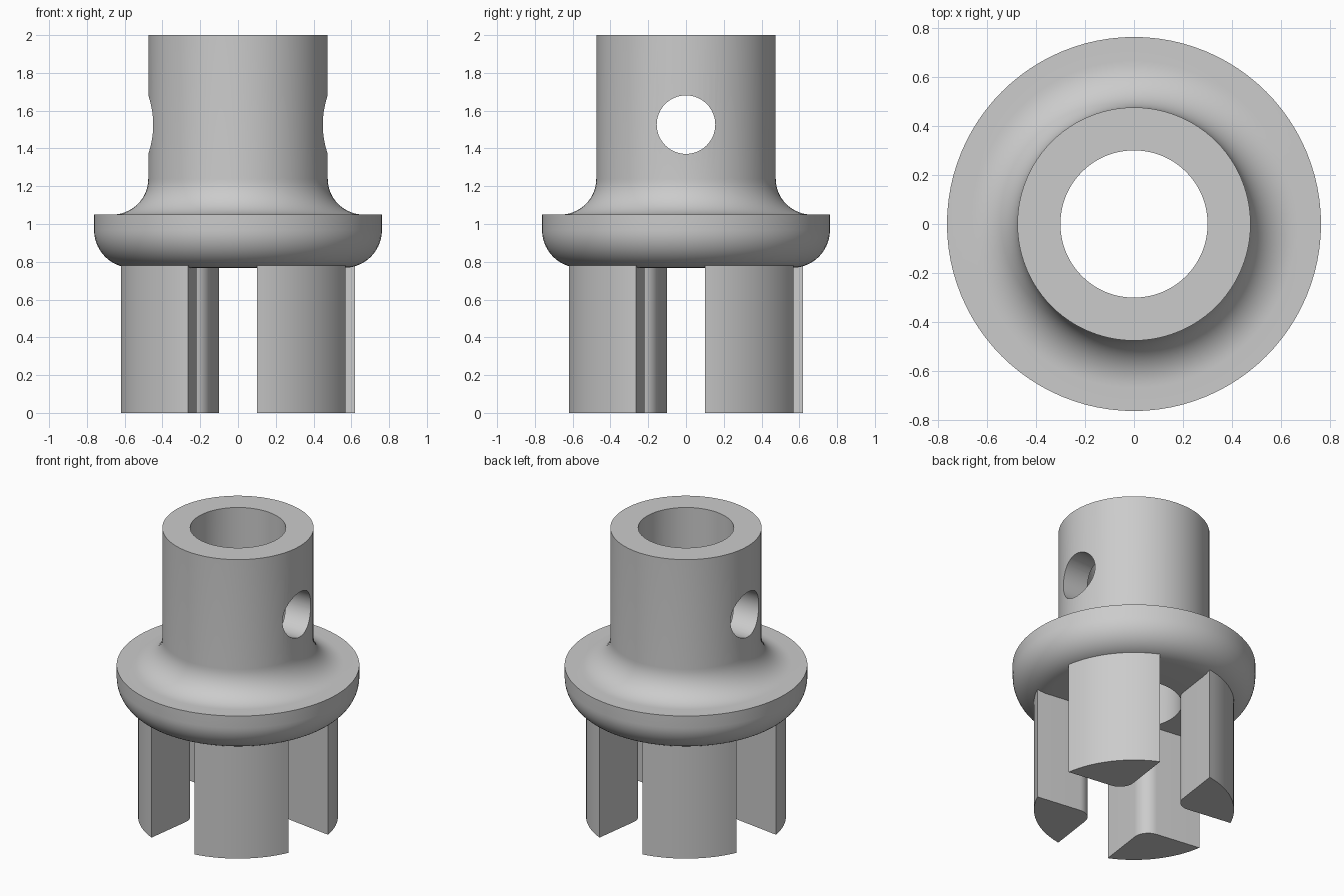
import bpy, bmesh
from math import radians, cos, sin, pi
from mathutils import Matrix, Vector

cube = bpy.data.objects.get("Cube")
if cube:
    bpy.data.objects.remove(cube, do_unlink=True)

grey = bpy.data.materials.new("plain grey")
grey.use_nodes = True
grey.diffuse_color = (0.6, 0.6, 0.6, 1)
grey.node_tree.nodes["Principled BSDF"].inputs["Base Color"].default_value = (0.6, 0.6, 0.6, 1)


def add_object(name, bm):
    bmesh.ops.recalc_face_normals(bm, faces=bm.faces)
    mesh = bpy.data.meshes.new(name)
    bm.to_mesh(mesh)
    bm.free()
    mesh.materials.append(grey)
    obj = bpy.data.objects.new(name, mesh)
    bpy.context.collection.objects.link(obj)
    return obj


def smooth(obj):
    bpy.ops.object.select_all(action='DESELECT')
    obj.select_set(True)
    bpy.context.view_layer.objects.active = obj
    bpy.ops.object.shade_smooth_by_angle(angle=radians(30))


def arc(cx, cy, r, start, end, steps):
    angles = [radians(start + (end - start) * i / steps) for i in range(steps + 1)]
    return [(cx + r * cos(a), cy + r * sin(a)) for a in angles]


# Flanged sleeve: closed profile turned around z
BORE, TUBE, FLANGE = 0.30, 0.475, 0.762
profile = [(BORE, 2.0), (BORE, 0.768)]
profile += arc(FLANGE - 0.2, 0.968, 0.2, -90, 0, 14)
profile += [(FLANGE, 1.05)]
profile += arc(TUBE + 0.19, 1.24, 0.19, 270, 180, 14)
profile += [(TUBE, 2.0)]
bm = bmesh.new()
verts = [bm.verts.new((r, 0, z)) for r, z in profile]
edges = [bm.edges.new((verts[i - 1], verts[i])) for i in range(len(verts))]
bmesh.ops.spin(bm, geom=verts + edges, cent=(0, 0, 0), axis=(0, 0, 1),
               angle=2 * pi, steps=96, use_merge=True, use_duplicate=False)
bmesh.ops.remove_doubles(bm, verts=bm.verts, dist=0.0001)
sleeve = add_object("flanged_sleeve", bm)

# Cross hole through both tube walls
bm = bmesh.new()
bmesh.ops.create_cone(bm, cap_ends=True, segments=64, radius1=0.155, radius2=0.155, depth=2,
                      matrix=Matrix.Translation((0, 0, 1.526)) @ Matrix.Rotation(pi / 2, 4, 'Y'))
cutter = add_object("cross_hole_cutter", bm)
cutter.hide_render = True
cut = sleeve.modifiers.new("cross_hole", 'BOOLEAN')
cut.operation, cut.object, cut.solver = 'DIFFERENCE', cutter, 'EXACT'
bpy.context.view_layer.objects.active = sleeve
bpy.ops.object.modifier_apply(modifier=cut.name)
bpy.data.objects.remove(cutter, do_unlink=True)
smooth(sleeve)

# Four prongs: rounded outside, square wedge with a rounded tip inside
APEX, TIP = 0.26, 0.10
section = arc(0, 0, 0.628, -28, 28, 16)
section += arc(APEX + TIP * 2 ** 0.5, 0, TIP, 135, 225, 12)
for i in range(4):
    bm = bmesh.new()
    base = bm.faces.new([bm.verts.new((x, y, 0)) for x, y in section])
    top = bmesh.ops.extrude_face_region(bm, geom=[base])["geom"]
    bmesh.ops.translate(bm, vec=Vector((0, 0, 0.84)),
                        verts=[v for v in top if isinstance(v, bmesh.types.BMVert)])
    bmesh.ops.rotate(bm, verts=bm.verts, cent=(0, 0, 0),
                     matrix=Matrix.Rotation(radians(37.2 + 90 * i), 3, 'Z'))
    smooth(add_object(f"prong_{i + 1}", bm))
